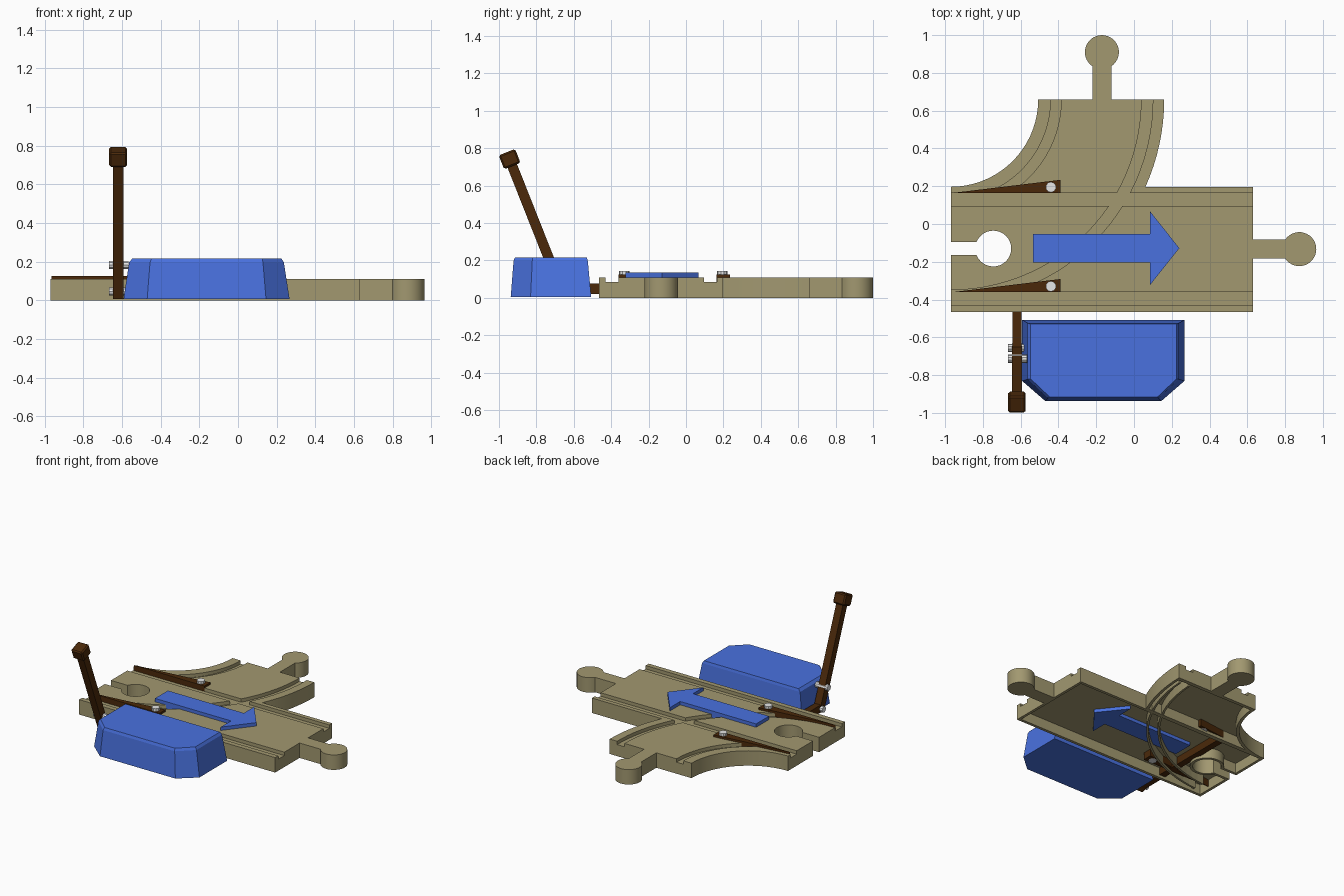
import bpy, bmesh, math
from math import sin, cos, radians

if "Cube" in bpy.data.objects:
    bpy.data.objects.remove(bpy.data.objects["Cube"])


def material(name, rgb):
    m = bpy.data.materials.new(name)
    m.diffuse_color = (*rgb, 1)
    m.use_nodes = True
    m.node_tree.nodes["Principled BSDF"].inputs["Base Color"].default_value = m.diffuse_color
    return m


TAN = material("tan", (0.36, 0.315, 0.163))
BLUE = material("blue", (0.067, 0.167, 0.74))
BROWN = material("dark brown", (0.070, 0.022, 0.003))
WHITE = material("light grey", (0.8, 0.8, 0.8))


def arc(c, r, a0, a1, n=20):
    return [(c[0] + r * cos(radians(a0 + (a1 - a0) * i / n)),
             c[1] + r * sin(radians(a0 + (a1 - a0) * i / n))) for i in range(n + 1)]


def loft(name, rings, mat):
    """Solid through stacked rings, each given as (outline, z)."""
    bm = bmesh.new()
    rows = [[bm.verts.new((x, y, z)) for x, y in pts] for pts, z in rings]
    bm.faces.new(rows[0][::-1])
    bm.faces.new(rows[-1])
    for a, b in zip(rows, rows[1:]):
        n = len(a)
        for i in range(n):
            j = (i + 1) % n
            bm.faces.new((a[i], a[j], b[j], b[i]))
    bmesh.ops.recalc_face_normals(bm, faces=bm.faces)
    me = bpy.data.meshes.new(name)
    bm.to_mesh(me)
    bm.free()
    ob = bpy.data.objects.new(name, me)
    bpy.context.collection.objects.link(ob)
    me.materials.append(mat)
    return ob


def prism(name, pts, z0, z1, mat):
    return loft(name, [(pts, z0), (pts, z1)], mat)


def rect(x0, x1, y0, y1):
    return [(x0, y0), (x1, y0), (x1, y1), (x0, y1)]


def activate(ob):
    bpy.ops.object.select_all(action='DESELECT')
    ob.select_set(True)
    bpy.context.view_layer.objects.active = ob


def cut(ob, cutter):
    activate(ob)
    m = ob.modifiers.new("cut", 'BOOLEAN')
    m.operation, m.solver, m.object = 'DIFFERENCE', 'EXACT', cutter
    bpy.ops.object.modifier_apply(modifier=m.name)
    bpy.data.objects.remove(cutter)


def box(name, loc, size, mat, tilt=0, bevel=0):
    bpy.ops.mesh.primitive_cube_add(size=1, location=loc, rotation=(tilt, 0, 0))
    ob = bpy.context.object
    ob.name = name
    ob.scale = size
    bpy.ops.object.transform_apply(location=False, rotation=False, scale=True)
    ob.data.materials.append(mat)
    if bevel:
        m = ob.modifiers.new("bevel", 'BEVEL')
        m.width, m.segments = bevel, 1
    return ob


def bolt(name, loc, r, depth, rot=(0, 0, 0)):
    bpy.ops.mesh.primitive_cylinder_add(vertices=10, radius=r, depth=depth,
                                        location=loc, rotation=rot)
    bpy.context.object.name = name
    bpy.context.object.data.materials.append(WHITE)


# Track plate: straight run, curved branch, two pegs and a socket in one outline
C = (-0.97, 0.66)
SOCKET = (-0.745, -0.13)
outline = [(-0.97, -0.466), (0.63, -0.466), (0.63, -0.183)]
outline += arc((0.875, -0.133), 0.09, -146.3, 146.3, 28)
outline += [(0.63, -0.083), (0.63, 0.197)]
outline += arc(C, 1.13, -24.2, 0, 8)
outline += [(-0.12, 0.66)] + arc((-0.17, 0.91), 0.09, -56.3, 236.3, 28) + [(-0.22, 0.66)]
outline += arc(C, 0.463, 0, -90, 18)
outline += [(-0.97, -0.095)] + arc(SOCKET, 0.095, 158.4, -158.4, 28) + [(-0.97, -0.165)]
track = prism("track", outline, 0, 0.11, TAN)

# Wheel grooves
for y0, y1 in ((-0.43, -0.36), (0.095, 0.165)):
    cut(track, prism("groove_cutter", rect(-1.1, 0.7, y0, y1), 0.085, 0.2, TAN))
for r0, r1, a in ((0.53, 0.585, -75), (1.01, 1.07, -93)):
    ring = arc(C, r0, a, 4, 28) + arc(C, r1, 4, a, 28)
    cut(track, prism("groove_cutter", ring, 0.085, 0.2, TAN))

# Hollow underside
hollow = [(-0.95, -0.445), (0.61, -0.445), (0.61, 0.175), (-0.95, 0.175), (-0.95, -0.075)]
hollow += arc(SOCKET, 0.115, 151.4, -151.4, 28) + [(-0.95, -0.185)]
cut(track, prism("hollow_cutter", hollow, -0.1, 0.074, TAN))
branch = arc(C, 0.485, -69, -3, 12) + arc(C, 1.11, -1.5, -24, 12)
cut(track, prism("hollow_cutter", branch, -0.1, 0.074, TAN))
activate(track)
bpy.ops.object.shade_smooth_by_angle(angle=radians(25))

# Curved ribs under the branch grooves
for i, r in enumerate((0.995, 1.07)):
    rib = arc(C, r, -85, -3, 24) + arc(C, r + 0.015, -3, -85, 24)
    prism(f"rib_{i}", rib, 0.004, 0.079, TAN)

# Switch blades with their pivot bolts
for i, y in enumerate((0.164, -0.361)):
    prism(f"switch_blade_{i}", [(-0.965, y), (-0.388, y), (-0.388, y + 0.07)], 0.022, 0.125, BROWN)
    bolt(f"blade_bolt_{i}", (-0.44, y + 0.031, 0.08), 0.028, 0.13)

# Direction arrow
prism("arrow", [(-0.535, -0.203), (0.085, -0.203), (0.085, -0.323), (0.24, -0.128),
                (0.085, 0.067), (0.085, -0.053), (-0.535, -0.053)], 0.05, 0.135, BLUE)


# Switch housing: tapered box with clipped front corners
def housing(x0, x1, y0, y1, cx, cy):
    return [(x0 + cx, y0), (x1 - cx, y0), (x1, y0 + cy), (x1, y1), (x0, y1), (x0, y0 + cy)]


loft("switch_housing", [(housing(-0.592, 0.267, -0.937, -0.507, 0.122, 0.106), 0.006),
                        (housing(-0.563, 0.237, -0.922, -0.525, 0.108, 0.1), 0.197),
                        (housing(-0.547, 0.225, -0.915, -0.53, 0.1, 0.095), 0.216)], BLUE)

# Lever with head, pull bar and bolts
tilt = radians(21.6)
box("lever", (-0.62, -0.8, 0.38), (0.054, 0.054, 0.78), BROWN, tilt)
box("lever_head", (-0.62, -0.943, 0.742), (0.092, 0.094, 0.08), BROWN, tilt, 0.009)
box("pull_bar", (-0.62, -0.225, 0.048), (0.048, 0.85, 0.056), BROWN)
for i, (y, z) in enumerate(((-0.714, 0.183), (-0.656, 0.046))):
    bolt(f"lever_bolt_{i}", (-0.617, y, z), 0.022, 0.1, (0, math.pi / 2, 0))
